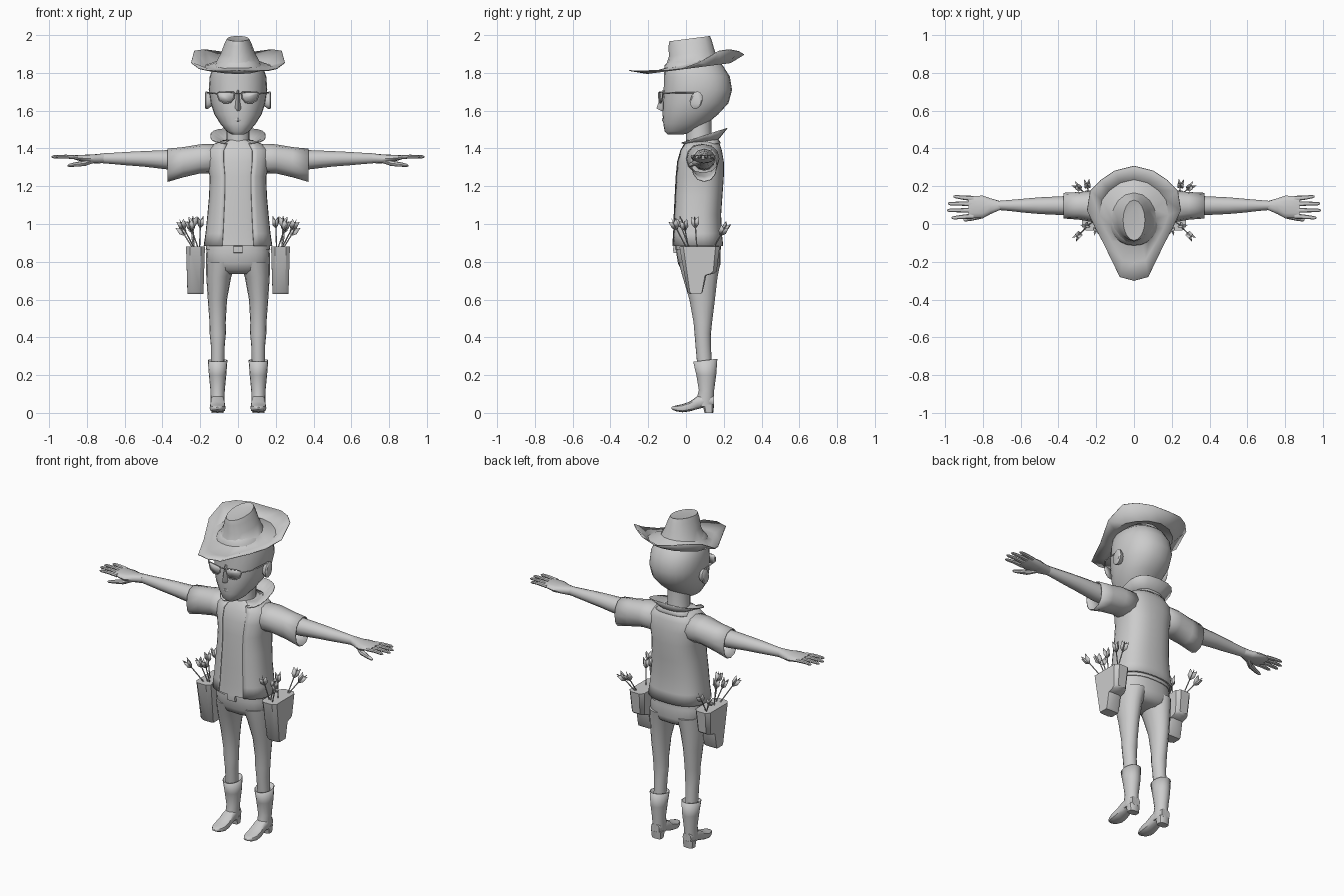
import bpy, bmesh, math
from mathutils import Vector as V


def make(name, verts, faces, thick=0):
    me = bpy.data.meshes.new(name)
    me.from_pydata([tuple(v) for v in verts], [], faces)
    bm = bmesh.new()
    bm.from_mesh(me)
    bmesh.ops.recalc_face_normals(bm, faces=bm.faces[:])
    bm.to_mesh(me)
    bm.free()
    ob = bpy.data.objects.new(name, me)
    bpy.context.collection.objects.link(ob)
    if thick:
        m = ob.modifiers.new("thickness", 'SOLIDIFY')
        m.thickness = thick
    return ob


def skin(name, rings, caps=(True, True), closed=True, thick=0, skip=None):
    """Bridge equal-length rings of points into a surface."""
    n = len(rings[0])
    verts = [V(p) for r in rings for p in r]
    faces = []
    for i in range(len(rings) - 1):
        for j in range(n if closed else n - 1):
            k = (j + 1) % n
            f = (i * n + j, i * n + k, (i + 1) * n + k, (i + 1) * n + j)
            if not (skip and skip(sum((verts[a] for a in f), V()) / 4)):
                faces.append(f)
    if caps[0]:
        faces.append(tuple(range(n)))
    if caps[1]:
        faces.append(tuple(range((len(rings) - 1) * n, len(rings) * n)))
    return make(name, verts, faces, thick)


def oval(ru, rv, n, p=1.0):
    out = []
    for i in range(n):
        a = 2 * math.pi * i / n
        c, s = math.cos(a), math.sin(a)
        out.append((ru * math.copysign(abs(c) ** p, c), rv * math.copysign(abs(s) ** p, s)))
    return out


def zrings(rows, n=20, p=1.0, s=1):
    """Horizontal rings from (z, centre x, half width, front y, back y)."""
    return [[(s * (cx + u), (f + b) / 2 + v, z) for u, v in oval(rx, (b - f) / 2, n, p)]
            for z, cx, rx, f, b in rows]


def xrings(rows, n=12, p=1.0, s=1):
    """Rings along x from (x, centre z, half height, centre y, half depth)."""
    return [[(s * x, cy + u, cz + v) for u, v in oval(ry, rz, n, p)] for x, cz, rz, cy, ry in rows]


def rod(name, a, b, r, n=6):
    a, b = V(a), V(b)
    q = (b - a).to_track_quat('Z', 'Y')
    return skin(name, [[c + q @ V((u, v, 0)) for u, v in oval(r, r, n)] for c in (a, b)])


# Head and neck
skin("head", zrings([(1.475, 0, .035, -.098, -.01), (1.49, 0, .06, -.113, .05),
    (1.53, 0, .093, -.12, .11), (1.58, 0, .125, -.124, .17), (1.64, 0, .145, -.124, .225),
    (1.71, 0, .155, -.118, .244), (1.78, 0, .15, -.117, .232), (1.84, 0, .13, -.113, .195),
    (1.88, 0, .085, -.075, .14), (1.895, 0, .03, -.01, .07)], 24, .9))
skin("neck", zrings([(1.37, 0, .075, .0, .15), (1.43, 0, .062, .0, .135), (1.56, 0, .062, 0, .135)], 16))
# Nose and mouth
skin("nose", [[(-.012, -.11, 1.70), (0, -.125, 1.71), (.012, -.11, 1.70)],
              [(-.022, -.11, 1.615), (0, -.156, 1.612), (.022, -.11, 1.615)],
              [(-.018, -.11, 1.60), (0, -.13, 1.598), (.018, -.11, 1.60)]])
skin("lips", xrings([(-.035, 1.55, .003, -.108, .004), (0, 1.552, .01, -.12, .008),
                     (.035, 1.55, .003, -.108, .004)], 8))

# Hat: brim outline on one side, mirrored round
half = [(0, -.3, 1.815), (.075, -.28, 1.813), (.16, -.105, 1.815), (.205, -.02, 1.825),
        (.247, .07, 1.857), (.23, .175, 1.918), (.175, .23, 1.925), (.1, .28, 1.915), (0, .305, 1.9)]
outer = half + [(-x, y, z) for x, y, z in half[-2:0:-1]]


def hat_ring(rx, ry, cy, z0, tilt):
    pts = []
    for i in range(16):
        a = math.radians(-90 + i * 22.5)
        y = cy + ry * math.sin(a)
        pts.append((rx * math.cos(a), y, z0 + tilt * (y - .025)))
    return pts


base = hat_ring(.118, .138, .027, 1.853, .2)
mid = [((a[0] + b[0]) / 2, (a[1] + b[1]) / 2, 1.826 + .13 * (a[1] + b[1]) / 2)
       for a, b in zip(outer, base)]
skin("hat", [outer, mid, base, hat_ring(.09, .12, .03, 1.905, .15), hat_ring(.072, .115, .022, 1.955, .13),
             hat_ring(.058, .107, .02, 1.982, .13), hat_ring(.035, .08, .02, 1.978, .11)],
     caps=(False, True), thick=.005)

# Shirt: open overshirt with an inner shirt showing in the gap
shirt = [(.885, 0, .182, -.078, .197), (.95, 0, .172, -.073, .19), (1.05, 0, .162, -.07, .186),
         (1.15, 0, .153, -.065, .193), (1.25, 0, .15, -.06, .2), (1.33, 0, .165, -.052, .2),
         (1.39, 0, .165, -.035, .19), (1.425, 0, .125, -.015, .178), (1.445, 0, .075, .0, .155)]
skin("overshirt", zrings(shirt, 32, .8), caps=(False, False), thick=.005,
     skip=lambda c: abs(c.x) < .065 and c.y < .03)
skin("inner_shirt", zrings([(z, x, r - .006, f + .005, b - .006) for z, x, r, f, b in shirt], 32, .8))

# Flared collar, open at the front
col = [[], [], []]
for i in range(17):
    a = math.radians(-62 + i * 304 / 16)
    c, s = math.cos(a), math.sin(a)
    sx, sy = math.copysign(abs(c) ** .7, c), math.copysign(abs(s) ** .7, s)
    for ring, rx, ry, cy, z0, k in ((col[0], .115, .1, .08, 1.415, .12),
                                    (col[1], .085, .088, .08, 1.437, .15),
                                    (col[2], .145, .125, .09, 1.468, .32)):
        y = cy + ry * sy
        ring.append((rx * sx, y, z0 + k * (y - .09)))
skin("collar", col, caps=(False, False), closed=False, thick=.005)

# Trousers seat and belt buckle
skin("trouser_seat", zrings([(.91, 0, .16, -.05, .18), (.85, 0, .168, -.052, .182), (.79, 0, .17, -.042, .184),
    (.755, 0, .145, -.025, .172), (.735, 0, .09, .01, .14)], 24, .85))
skin("belt", zrings([(.865, 0, .171, -.057, .186), (.893, 0, .169, -.057, .186)], 24, .85))
skin("belt_buckle", xrings([(-.025, .865, .019, -.056, .012), (.025, .865, .019, -.056, .012)], 8, .3))

# Glasses bridge
rod("glasses_bridge", (-.025, -.142, 1.692), (.025, -.142, 1.692), .003)

for s, side in ((1, "left"), (-1, "right")):
    # Ear
    skin(side + "_ear", [[(s * x, .055 + v * .033 + .006 * w, 1.655 + w * .047) for v, w in oval(r, r, 12)]
                         for x, r in ((.135, .6), (.158, .95), (.17, 1), (.176, .8))])
    # Glasses lens, rim and temple
    lens = [(.018, 1.697), (.1, 1.7), (.112, 1.69), (.1, 1.655), (.075, 1.64), (.04, 1.643), (.022, 1.665)]
    ring = [V((s * x, -.144 + .25 * max(0, x - .03), z)) for x, z in lens]
    make(side + "_lens", ring, [tuple(range(7))], .003)
    for a, b in zip(ring, ring[1:] + ring[:1]):
        rod(side + "_lens_rim", a, b, .003, 4)
    rod(side + "_glasses_hinge", ring[2], (s * .15, -.07, 1.695), .004, 4)
    rod(side + "_glasses_temple", (s * .15, -.07, 1.695), (s * .161, .06, 1.695), .004, 4)

    # Sleeve and arm
    skin(side + "_sleeve", xrings([(.09, 1.345, .08, .085, .09), (.2, 1.345, .077, .092, .085),
        (.29, 1.327, .08, .096, .073), (.372, 1.311, .088, .097, .068)], 12, .9, s),
        caps=(False, False), thick=.004)
    skin(side + "_arm", xrings([(.2, 1.34, .058, .096, .058), (.375, 1.34, .051, .097, .05),
        (.5, 1.345, .041, .097, .044), (.58, 1.346, .036, .097, .037), (.66, 1.347, .03, .098, .029),
        (.72, 1.348, .026, .098, .024)], 12, 1, s))
    # Hand, fingers and thumb
    skin(side + "_palm", xrings([(.71, 1.348, .026, .098, .024), (.76, 1.345, .024, .094, .042),
        (.8, 1.346, .021, .09, .06), (.85, 1.351, .014, .09, .058), (.875, 1.354, .009, .09, .055)], 12, .85, s))
    for y0, y1, tip in ((.135, .145, .955), (.107, .108, .985), (.073, .072, .988), (.042, .033, .965)):
        skin(side + "_finger", xrings([(.85, 1.352, .011, y0, .014), (.91, 1.357, .01, (y0 + y1) / 2, .011),
            (tip - .012, 1.356, .008, y1, .009), (tip, 1.355, .003, y1, .004)], 8, 1, s))
    skin(side + "_thumb", xrings([(.76, 1.34, .016, .08, .022), (.81, 1.322, .015, .045, .018),
        (.87, 1.314, .011, .027, .012), (.895, 1.31, .008, .023, .009), (.903, 1.309, .003, .023, .004)], 8, 1, s))

    # Leg
    skin(side + "_leg", zrings([(.8, .088, .081, -.04, .183), (.72, .102, .066, -.018, .167),
        (.6, .109, .051, .018, .153), (.48, .108, .043, .04, .138), (.42, .107, .043, .045, .132),
        (.36, .107, .037, .05, .132), (.25, .108, .035, .06, .137)], 16, 1, s))
    # Boot: shaft, foot and heel
    shaft = zrings([(.278, .108, .052, .038, .166), (.2, .108, .046, .055, .16), (.12, .108, .038, .068, .149),
        (.07, .108, .037, .055, .148), (.035, .108, .035, .05, .146)], 16, 1, s)
    shaft[0] = [(x, y, z + .12 * (y - .1)) for x, y, z in shaft[0]]
    skin(side + "_boot_shaft", shaft, caps=(False, True), thick=.004)
    skin(side + "_boot_foot", [[(s * (.108 + u), y, (lo + hi) / 2 + v) for u, v in oval(r, (hi - lo) / 2, 12, .7)]
        for y, lo, hi, r in ((.147, .035, .09, .028), (.1, .03, .1, .036), (.06, .02, .088, .037),
        (.02, .008, .06, .041), (-.02, .003, .046, .042), (-.05, .008, .04, .033), (-.07, .016, .035, .02),
        (-.078, .021, .03, .007))])
    skin(side + "_boot_heel", zrings([(0, .108, .032, .098, .144), (.045, .108, .036, .088, .149)], 12, .6, s))

    # Quiver: stepped pouch profile with chamfered sides
    prof = [(-.035, .88), (.178, .88), (.163, .75), (.148, .738), (.108, .728), (.088, .64), (.08, .63),
            (.018, .63), (.008, .64)]
    skin(side + "_quiver", [[(s * (x + (.0 if z > .8 else (.226 - x) * .15)), .07 + (y - .07) * k, z)
                             for y, z in prof]
                            for x, k in ((.175, .8), (.195, 1), (.255, 1), (.275, .8))])
    # Arrows: shaft and crossed fletching
    for bx, by, top in ((.215, .02, (.285, -.05, .975)), (.205, .03, (.2, -.025, .985)),
                        (.23, .06, (.238, .05, .985)), (.235, .12, (.245, .195, .96)),
                        (.22, .13, (.285, .185, .945)), (.2, .02, (.245, -.005, .97))):
        a, b = V((s * bx, by, .84)), V((s * top[0], top[1], top[2]))
        d = (b - a).normalized()
        rod(side + "_arrow_shaft", a, b + d * .02, .0035, 5)
        q = d.to_track_quat('Z', 'Y')
        for ang in (45, 135):
            w = q @ V((math.cos(math.radians(ang)), math.sin(math.radians(ang)), 0))
            vane = [b - d * .01] + [b + w * u + d * t for u, t in
                    ((.021, .015), (.021, .055), (0, .038), (-.021, .055), (-.021, .015))]
            make(side + "_arrow_fletching", vane, [(0, 1, 2, 3), (0, 3, 4, 5)], .002)

# Smooth shading with sharp edges kept
bpy.ops.object.select_all(action='SELECT')
bpy.context.view_layer.objects.active = bpy.data.objects["head"]
bpy.ops.object.shade_smooth_by_angle(angle=math.radians(40))
